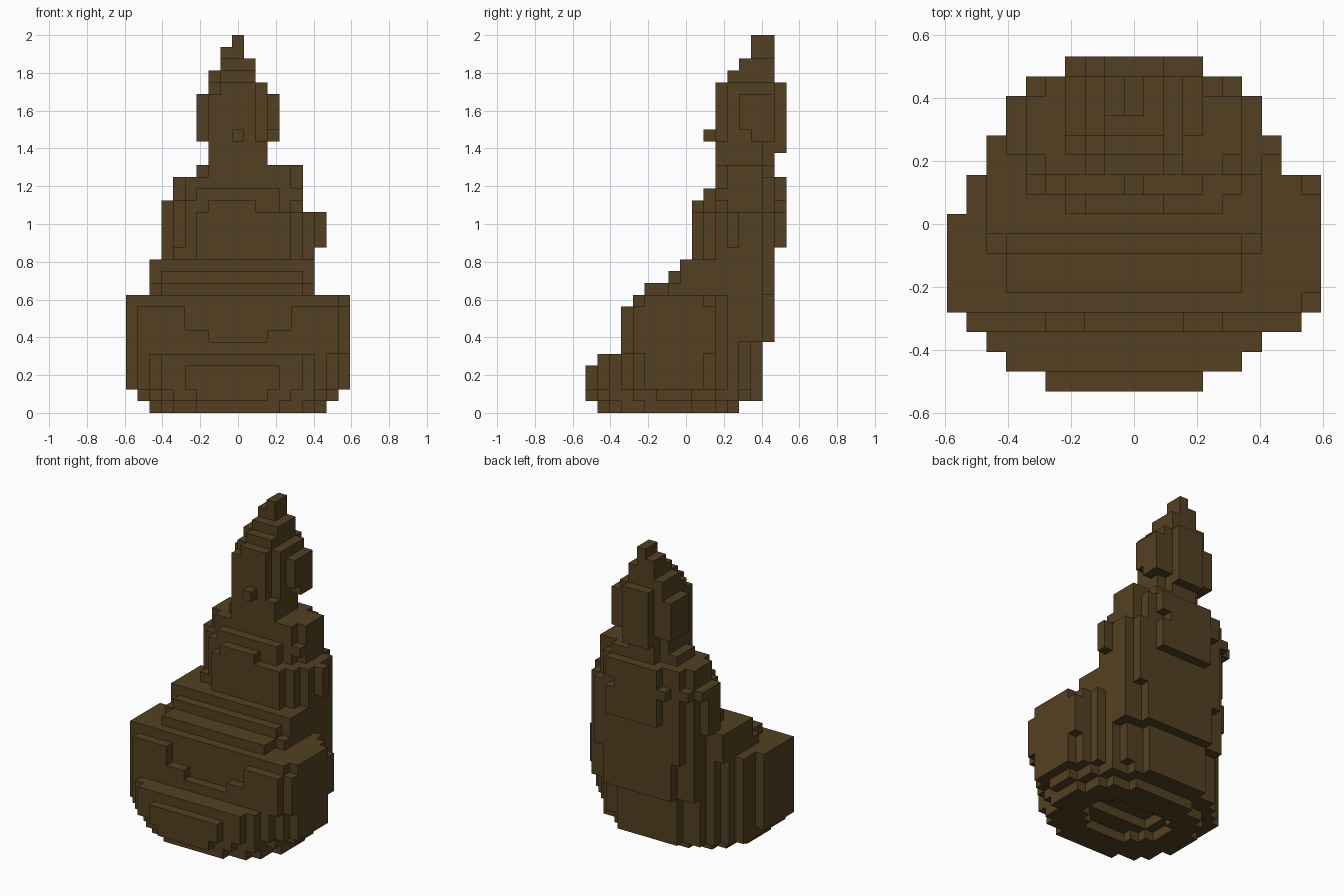
import bpy, bmesh
from mathutils import Vector

cube = bpy.data.objects.get("Cube")
if cube:
    bpy.data.objects.remove(cube)

CELL = 2 / 32
cells = {}  # grid cell -> part name


def slab(part, low, high, half, front, back, mid, bulge, depth, shift=0.0):
    """Stack of layers: oval of two half depths about mid, cut flat at front and back."""
    for z in range(low, high + 1):
        for x in range(-9, 10):
            for y in range(front, back + 1):
                reach = depth if y > mid else bulge
                u, v = (x - shift) / (half + 0.55), (y - mid) / reach
                if u * u + v * v <= 1:
                    cells.setdefault((x, y, z), part)


def box(part, xs, ys, zs):
    for x in range(xs[0], xs[1] + 1):
        for y in range(ys[0], ys[1] + 1):
            for z in range(zs[0], zs[1] + 1):
                cells.setdefault((x, y, z), part)


# Round pedestal, hollowed underneath in two steps
slab("pedestal", 0, 0, 7, -7, 4, -1.5, 6.1, 6.1)
slab("pedestal", 1, 1, 8, -8, 6, -1, 7.4, 7.6, -0.3)
slab("pedestal", 2, 3, 9.3, -8, 2, -1, 7.7, 7.6, -0.5)
slab("pedestal", 4, 4, 9.3, -7, 2, -1, 7.7, 7.6, -0.5)
for x in range(-4, 5):
    for y in range(-4, 2):
        if abs(x) + abs(y + 1) < 6:
            cells.pop((x, y, 0), None)
        if abs(x) < 4 and abs(y + 1) < 2:
            cells.pop((x, y, 1), None)

# Folded legs, dipping between the knees, with hips behind
slab("legs", 5, 8, 9.3, -5, 2, -1, 8, 7.6)
slab("legs", 9, 9, 9.2, -4, 2, -1, 8, 7.6, -0.4)
for x in range(-4, 5):
    for z in range(6 + abs(x) // 3, 9):
        cells.pop((x, -5, z), None)
for y in (1, 2):
    for z in range(2, 10):
        cells.pop((-9, y, z), None)
slab("hips", 2, 9, 7, 3, 6, 1, 6, 5.7)

# Lap and hands stepping back towards the body
for step, front in enumerate((-3, -1, 0)):
    slab("lap", 10 + step, 10 + step, 6.5, front, 4, 2, 8 - step, 5.55, -0.5)

# Torso, narrowing and leaning back towards the shoulders
slab("torso", 6, 9, 5.6, 3, 7, 4.5, 9, 3.5, 0.5)
slab("torso", 10, 12, 6, 4, 7, 4.5, 4, 3.5, 0.5)
slab("torso", 13, 13, 6.1, 1, 7, 4.5, 4.4, 3.6, 0.3)
slab("torso", 14, 16, 6.1, 1, 8, 4.5, 4.2, 3.9, 0.4)
slab("torso", 17, 17, 5.5, 1, 8, 5, 4.3, 3.4, -0.5)
slab("torso", 18, 18, 5, 2, 8, 5, 4, 3.5, 0.2)
slab("torso", 19, 19, 5, 3, 8, 5, 3.5, 3.5, 0.2)
slab("torso", 20, 20, 4, 3, 7, 5, 4, 2.6, 1)

# Neck, head and face
slab("neck", 21, 22, 2, 3, 7, 5, 4, 2.6)
box("head", (-1, 1), (8, 8), (22, 22))
slab("head", 23, 26, 2.3, 3, 8, 5.5, 4, 3.05, -0.3)
slab("head", 27, 27, 2, 3, 8, 5.5, 3.2, 3.05)
box("nose", (0, 0), (2, 2), (23, 23))
for side in (-1, 1):
    box("ears", (3 * side, 3 * side), (6, 7), (23, 23))
    box("ears", (3 * side, 3 * side), (5, 7), (24, 26))

# Pointed topknot
box("topknot", (-1, 1), (4, 7), (28, 28))
box("topknot", (-2, -2), (5, 7), (28, 28))
box("topknot", (-1, 1), (5, 7), (29, 29))
box("topknot", (-1, 0), (6, 7), (30, 30))
box("topknot", (0, 0), (6, 7), (31, 31))

# One dark bronze for everything
bronze = bpy.data.materials.new("dark_bronze")
bronze.use_nodes = True
colour = (0.086, 0.051, 0.0155, 1)
bronze.diffuse_color = colour
bronze.node_tree.nodes["Principled BSDF"].inputs["Base Color"].default_value = colour


def build(part):
    """Mesh the outward faces of all cells belonging to one part."""
    bm = bmesh.new()
    for cell in [c for c, name in cells.items() if name == part]:
        centre = Vector(cell)
        for axis in range(3):
            for sign in (-1, 1):
                normal = Vector((0, 0, 0))
                normal[axis] = sign
                if tuple(int(n) for n in centre + normal) in cells:
                    continue
                a = Vector((0, 0, 0))
                a[(axis + 1) % 3] = 0.5
                b = normal.cross(a)
                middle = centre + normal / 2 + Vector((0, 0, 0.5))
                corners = (-a - b, a - b, a + b, b - a)
                bm.faces.new([bm.verts.new((middle + c) * CELL) for c in corners])
    bmesh.ops.remove_doubles(bm, verts=bm.verts, dist=CELL / 100)
    bmesh.ops.dissolve_limit(bm, angle_limit=0.01, verts=bm.verts, edges=bm.edges)
    mesh = bpy.data.meshes.new(part)
    bm.to_mesh(mesh)
    bm.free()
    mesh.materials.append(bronze)
    bpy.context.collection.objects.link(bpy.data.objects.new(part, mesh))


for part in sorted(set(cells.values())):
    build(part)
